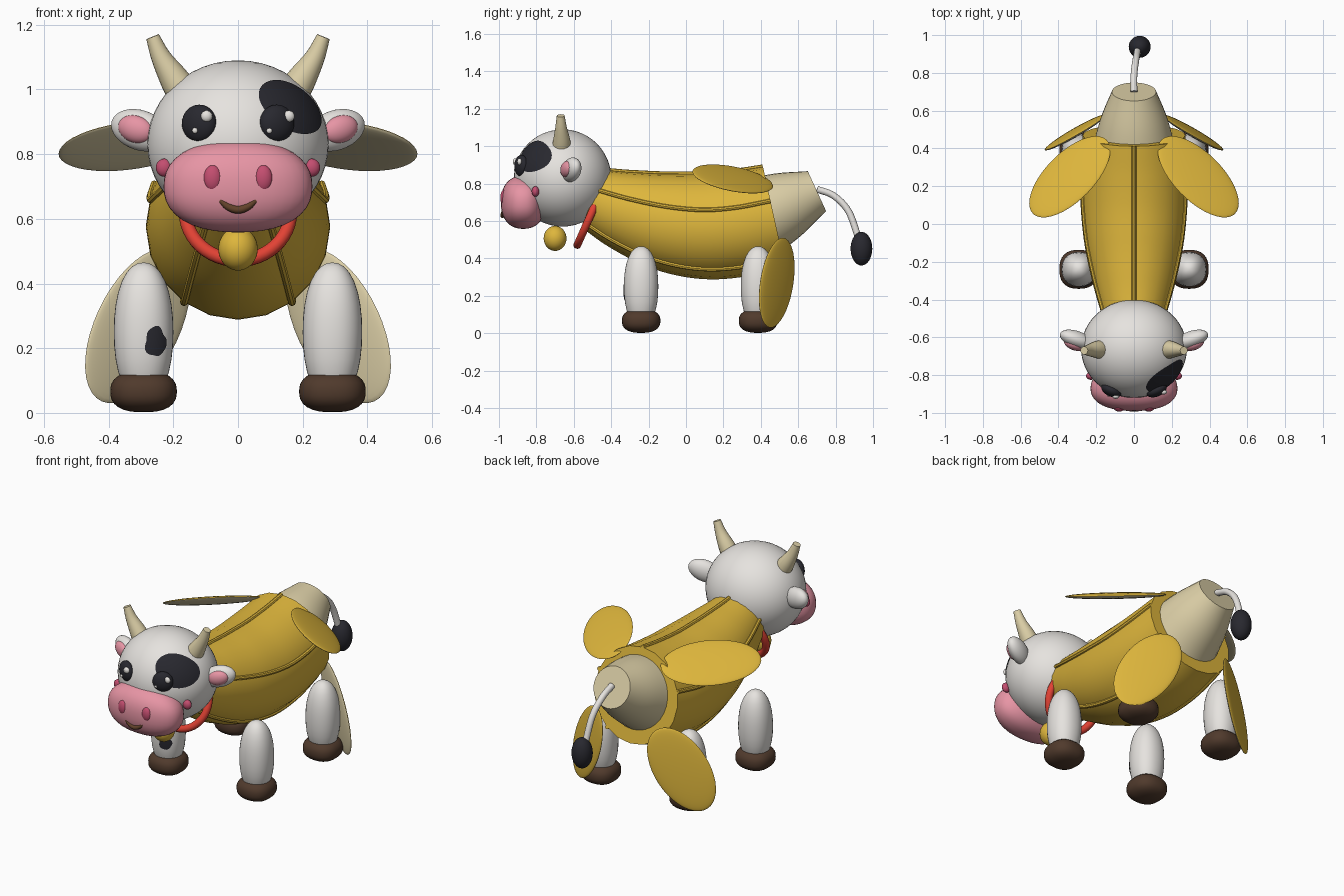
import bpy, bmesh, math
from mathutils import Vector, Matrix, Euler

if "Cube" in bpy.data.objects:
    bpy.data.objects.remove(bpy.data.objects["Cube"])


def material(name, r, g, b):
    m = bpy.data.materials.new(name)
    lin = [((c / 255 + 0.055) / 1.055) ** 2.4 for c in (r, g, b)]
    m.diffuse_color = (*lin, 1)
    m.use_nodes = True
    m.node_tree.nodes["Principled BSDF"].inputs["Base Color"].default_value = m.diffuse_color
    return m


WHITE = material("white", 230, 227, 223)
YELLOW = material("peel_yellow", 222, 182, 60)
CREAM = material("cream", 219, 206, 166)
PINK = material("pink", 233, 150, 166)
ROSE = material("rose", 196, 78, 112)
BLACK = material("black", 40, 40, 47)
BROWN = material("hoof_brown", 80, 58, 44)
MOUTH = material("mouth_brown", 98, 66, 42)
RED = material("red", 226, 66, 52)


def finish(name, bm, *mats):
    bmesh.ops.recalc_face_normals(bm, faces=bm.faces[:])
    for f in bm.faces:
        f.smooth = True
    me = bpy.data.meshes.new(name)
    bm.to_mesh(me)
    bm.free()
    for m in mats:
        me.materials.append(m)
    me.set_sharp_from_angle(angle=math.radians(40))
    ob = bpy.data.objects.new(name, me)
    bpy.context.collection.objects.link(ob)
    return ob


def bulge(d, e):
    """Push a unit direction onto a (slightly boxy) unit superellipsoid."""
    return d / sum(abs(c) ** e for c in d) ** (1 / e)


def ball(name, mat, center, radii, rot=(0, 0, 0), e=2.0, segs=32):
    bm = bmesh.new()
    bmesh.ops.create_uvsphere(bm, u_segments=segs, v_segments=segs // 2, radius=1)
    R = Euler(rot).to_matrix()
    for v in bm.verts:
        p = bulge(v.co.normalized(), e)
        v.co = R @ Vector(a * b for a, b in zip(p, radii)) + Vector(center)
    return finish(name, bm, mat)


def rings(pts, ref, steps):
    """Smooth a path of (x, y, z, radius) and return (centre, u, v, radius) frames."""
    P = [Vector(p) for p in pts]
    P = [2 * P[0] - P[1]] + P + [2 * P[-1] - P[-2]]
    path = []
    for i in range(1, len(P) - 2):
        a, b, c, d = P[i - 1:i + 3]
        last = i == len(P) - 3
        for k in range(steps + (1 if last else 0)):
            t = k / steps
            path.append(0.5 * (2 * b + (c - a) * t + (2 * a - 5 * b + 4 * c - d) * t * t
                               + (3 * b - a - 3 * c + d) * t ** 3))
    out = []
    for i, p in enumerate(path):
        t = (path[min(i + 1, len(path) - 1)] - path[max(i - 1, 0)]).to_3d().normalized()
        u = (Vector(ref) - t * t.dot(Vector(ref))).normalized()
        out.append((p.to_3d(), u, u.cross(t), p[3]))
    return out


def sweep(name, mat, pts, ref=(1, 0, 0), segs=14, steps=6):
    bm = bmesh.new()
    loops = []
    for c, u, v, r in rings(pts, ref, steps):
        loops.append([bm.verts.new(c + r * (math.cos(a) * u + math.sin(a) * v))
                      for a in (math.tau * k / segs + math.pi / 2 for k in range(segs))])
    for A, B in zip(loops, loops[1:]):
        for k in range(segs):
            j = (k + 1) % segs
            bm.faces.new((A[k], A[j], B[j], B[k]))
    bm.faces.new(loops[0])
    bm.faces.new(loops[-1])
    return finish(name, bm, mat)


def patch(name, center, radii, az, el, half_w, half_h, wobble, e=2.0):
    """Thin spot hugging an ellipsoid; angles in degrees from the front (-y)."""
    az, el = math.radians(az), math.radians(el)
    d = Vector((math.sin(az) * math.cos(el), -math.cos(az) * math.cos(el), math.sin(el)))
    e1 = Vector((math.cos(az), math.sin(az), 0))
    e2 = e1.cross(d) if e1.cross(d).z > 0 else d.cross(e1)
    bm = bmesh.new()
    n, m = 40, 8

    def place(q):
        p = bulge(q.normalized(), e)
        off = Vector(a * (b + 0.003) for a, b in zip(p, radii))
        return bm.verts.new(off + Vector(center))
    mid = place(d)
    prev = None
    for k in range(1, m + 1):
        ring = []
        for i in range(n):
            a = math.tau * i / n
            s = k / m * wobble(a)
            ring.append(place(d + e1 * math.tan(math.radians(half_w)) * s * math.cos(a)
                              + e2 * math.tan(math.radians(half_h)) * s * math.sin(a)))
        for i in range(n):
            j = (i + 1) % n
            bm.faces.new((mid, ring[i], ring[j]) if prev is None
                         else (prev[i], ring[i], ring[j], prev[j]))
        prev = ring
    ob = finish(name, bm, BLACK)
    if ob.data.polygons[0].normal.dot(d) < 0:
        ob.data.flip_normals()
    return ob


def flap(name, center, length, width):
    """Flattened peel leaf: yellow on the back side, cream on the front side."""
    L, W = Vector(length), Vector(width)
    N = W.cross(L).normalized()
    if N.y < 0:
        N = -N
    N *= 0.018
    M = Matrix((L, W, N)).transposed()
    bm = bmesh.new()
    bmesh.ops.create_uvsphere(bm, u_segments=40, v_segments=20, radius=1)
    for f in bm.faces:
        f.material_index = 1 if f.calc_center_median().z < 0 else 0
    for v in bm.verts:
        v.co = M @ v.co + Vector(center)
    return finish(name, bm, YELLOW, CREAM)


# Peel body, its five ridges and the fruit end
BODY = [(0, -.50, .72, .165), (0, -.32, .653, .217), (0, -.115, .597, .261),
        (0, .09, .572, .282), (0, .28, .585, .284), (0, .47, .625, .272)]
sweep("peel_body", YELLOW, BODY, segs=20, steps=6)
frames = rings(BODY, (1, 0, 0), 4)
for i in range(5):
    a = math.radians(90 + 72 * i)
    line = [(*(c + r * (math.cos(a) * u + math.sin(a) * v)), .012) for c, u, v, r in frames]
    sweep("peel_ridge", YELLOW, line, segs=8, steps=2)
sweep("fruit_end", CREAM, [(0, .42, .632, .215), (0, .56, .696, .175), (0, .70, .76, .117)], segs=32)

# Tail
sweep("tail", WHITE, [(0, .70, .77, .018), (0, .79, .735, .018), (.01, .87, .65, .018),
                      (.02, .925, .50, .018)])
ball("tail_tuft", BLACK, (.03, .938, .452), (.058, .058, .09))

# Head and muzzle
HEAD_C, HEAD_R = (0, -.66, .83), (.28, .26, .26)
ball("head", WHITE, HEAD_C, HEAD_R, segs=48)
ball("muzzle", PINK, (0, -.87, .70), (.23, .12, .142), e=2.3, segs=40)
patch("eye_patch", HEAD_C, HEAD_R, 46, 28, 26, 21,
      lambda a: 1 + .08 * math.cos(2 * (a - 2.36)) + .04 * math.cos(3 * a))
sweep("mouth", MOUTH, [(-.055, -.977, .657, .008), (-.03, -.98, .637, .011), (0, -.981, .628, .012),
                       (.03, -.98, .637, .011), (.055, -.977, .657, .008)], ref=(0, 1, 0), segs=10)

# Collar and bell
bm = bmesh.new()
n, m = 48, 14
tilt = Matrix.Rotation(math.radians(-24), 3, 'X')
grid = [[bm.verts.new(tilt @ Vector(((.162 + .021 * math.cos(b)) * math.cos(a), .021 * math.sin(b),
                                     (.162 + .021 * math.cos(b)) * math.sin(a))) + Vector((0, -.515, .62)))
         for b in (math.tau * j / m for j in range(m))] for a in (math.tau * i / n for i in range(n))]
for i in range(n):
    for j in range(m):
        A, B, k = grid[i], grid[(i + 1) % n], (j + 1) % m
        bm.faces.new((A[j], B[j], B[k], A[k]))
finish("collar", bm, RED)
ball("bell", YELLOW, (0, -.70, .507), (.061, .061, .067))

# Mirrored pairs
for s, side in ((1, "right"), (-1, "left")):
    ball(side + "_eye", BLACK, (s * .12, -.88, .895), (.057, .033, .058), (0, 0, s * .43))
    ball(side + "_nostril", ROSE, (s * .078, -.973, .725), (.029, .02, .041))
    ball(side + "_cheek", ROSE, (s * .228, -.805, .758), (.026, .02, .028))
    sweep(side + "_horn", CREAM, [(s * .17, -.665, .99, .052), (s * .202, -.665, 1.04, .044),
                                  (s * .238, -.668, 1.1, .031), (s * .264, -.67, 1.163, .021)],
          ref=(0, 1, 0), segs=20)
    turn = (0, -s * .3, s * .35)
    ball(side + "_ear", WHITE, (s * .303, -.612, .874), (.096, .045, .062), turn)
    ball(side + "_inner_ear", PINK, (s * .316, -.638, .877), (.058, .03, .042), turn)
    flap(side + "_upper_flap", (s * .34, .25, .825), (s * .19, -.2, .012), (s * .1, .08, -.075))
    flap(side + "_lower_flap", (s * .31, .485, .27), (s * .11, -.05, -.235), (s * .12, -.08, .05))
    for y, end in ((-.24, "front"), (.385, "rear")):
        ball(f"{side}_{end}_leg", WHITE, (s * .292, y, .25), (.092, .092, .215), e=2.2)
        ball(f"{side}_{end}_hoof", BROWN, (s * .292, y, .066), (.103, .103, .064), e=2.5)

# Eye highlights and the leg spot
for x, y, z, r in ((-.097, -.913, .917, .018), (.157, -.89, .917, .018),
                   (-.133, -.908, .873, .009), (.097, -.913, .873, .009)):
    ball("eye_highlight", WHITE, (x, y, z), (r, r * .7, r), segs=16)
patch("leg_spot", (-.292, -.24, .25), (.092, .092, .215), 24, -8, 21, 12,
      lambda a: 1 + .1 * math.cos(3 * a + 1) + .06 * math.cos(5 * a), e=2.2)
